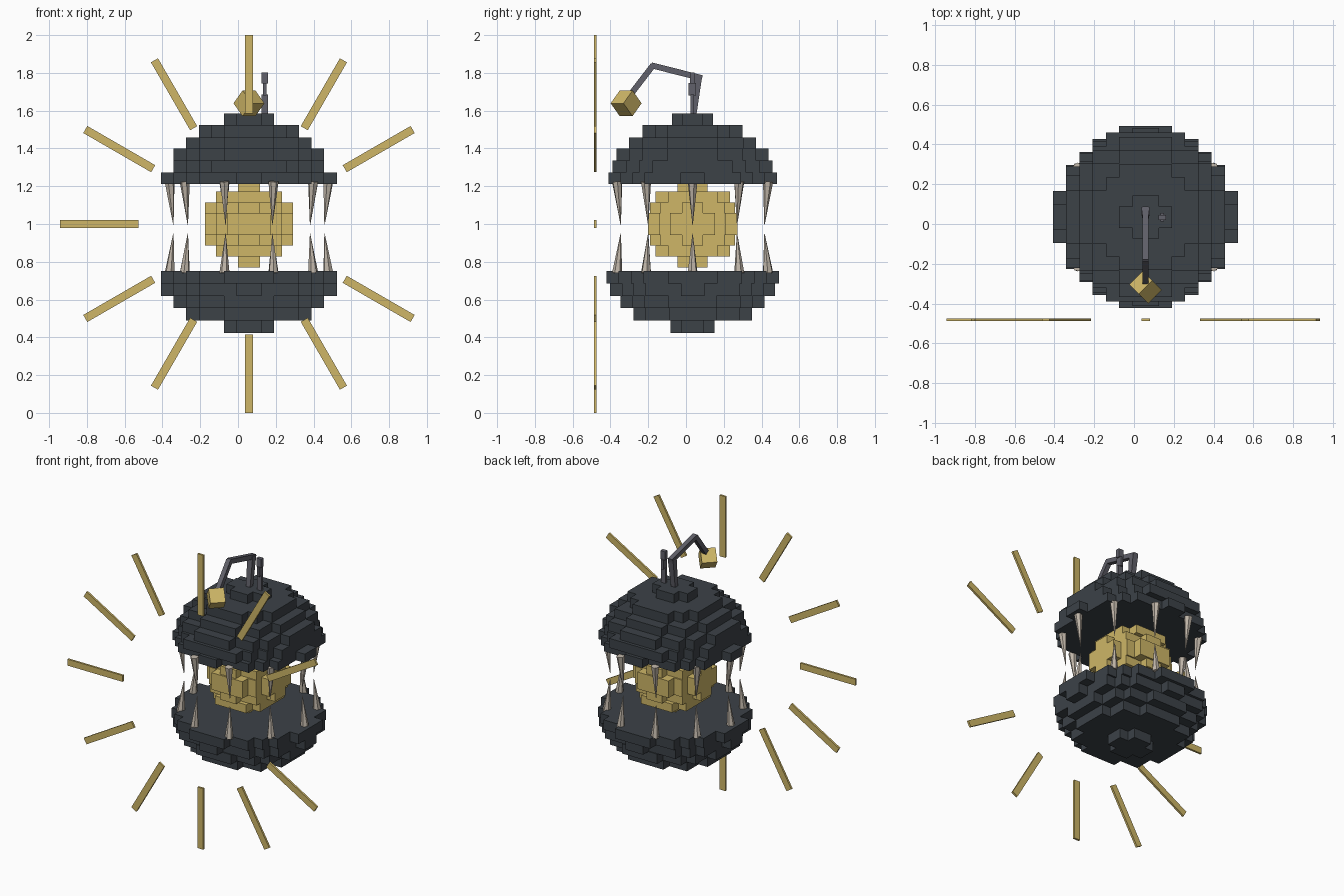
import bpy
import bmesh
from math import cos, sin, pi, sqrt
from mathutils import Matrix, Vector

cube = bpy.data.objects.get("Cube")
if cube:
    bpy.data.objects.remove(cube, do_unlink=True)

CX, CY = 0.058, 0.035  # axis of the stepped ball


def material(name, rgb):
    m = bpy.data.materials.new(name)
    m.use_nodes = True
    m.diffuse_color = (*rgb, 1)
    m.node_tree.nodes["Principled BSDF"].inputs["Base Color"].default_value = (*rgb, 1)
    return m


charcoal = material("charcoal shell", (0.045, 0.054, 0.064))
gold = material("pale gold", (0.62, 0.47, 0.137))
bone = material("bone", (0.52, 0.46, 0.39))
steel = material("grey metal", (0.12, 0.12, 0.145))


def finish(name, bm, mat):
    bmesh.ops.recalc_face_normals(bm, faces=bm.faces)
    mesh = bpy.data.meshes.new(name)
    bm.to_mesh(mesh)
    bm.free()
    mesh.materials.append(mat)
    ob = bpy.data.objects.new(name, mesh)
    bpy.context.collection.objects.link(ob)
    return ob


def box(name, centre, size, mat, rot=Matrix()):
    bm = bmesh.new()
    bmesh.ops.create_cube(bm, size=1, matrix=Matrix.Translation(centre) @ rot @ Matrix.Diagonal((*size, 1)))
    return finish(name, bm, mat)


def strut(name, p, q, r0, r1, mat, sides=4):
    """Tapered bar or spike from p to q."""
    p, q = Vector(p), Vector(q)
    d = q - p
    rot = d.to_track_quat('Z', 'Y').to_matrix().to_4x4()
    bm = bmesh.new()
    bmesh.ops.create_cone(bm, cap_ends=True, segments=sides, radius1=r0, radius2=r1, depth=d.length,
                          matrix=Matrix.Translation((p + q) / 2) @ rot @ Matrix.Rotation(pi / 4, 4, 'Z'))
    return finish(name, bm, mat)


def stepped_outline(r2, cell, half_y):
    """Outline of a disc made of square cells, with its depth stretched to half_y."""
    widths = []
    while r2 - (len(widths) + 0.5) ** 2 >= 0.25:
        widths.append(int(sqrt(r2 - (len(widths) + 0.5) ** 2) + 0.5))
    sy = half_y / len(widths)
    quarter = []
    for j, w in enumerate(widths):
        if j and widths[j - 1] == w:
            quarter.pop()
        else:
            quarter.append((w * cell, j * sy))
        quarter.append((w * cell, (j + 1) * sy))
    quarter = quarter[1:]  # drop the point on the x axis
    right = [(x, -y) for x, y in reversed(quarter)] + quarter
    return right + [(-x, -y) for x, y in right]


def stepped_ball(name, layers, cell, mat):
    """Layers are (bottom, top, squared radius in cells, half depth)."""
    bm = bmesh.new()
    for z0, z1, r2, half_y in layers:
        pts = stepped_outline(r2, cell, half_y)
        face = bm.faces.new([bm.verts.new((CX + x, CY + y, z0)) for x, y in pts])
        ext = bmesh.ops.extrude_face_region(bm, geom=[face], use_keep_orig=True)
        bmesh.ops.translate(bm, vec=(0, 0, z1 - z0),
                            verts=[v for v in ext["geom"] if isinstance(v, bmesh.types.BMVert)])
    return finish(name, bm, mat)


# Shell halves
stepped_ball("upper_jaw", [
    (1.213, 1.272, 43.75, 0.446), (1.272, 1.336, 39.75, 0.424), (1.336, 1.4, 33.75, 0.402),
    (1.4, 1.459, 25.75, 0.336), (1.459, 1.525, 15.75, 0.265), (1.525, 1.585, 3.75, 0.108)], 0.0664, charcoal)
stepped_ball("lower_jaw", [
    (0.423, 0.489, 3.75, 0.116), (0.489, 0.554, 25.75, 0.314), (0.554, 0.62, 33.75, 0.381),
    (0.62, 0.686, 43.75, 0.437), (0.686, 0.752, 45.75, 0.457)], 0.0664, charcoal)

# Glowing core, symmetric about its middle
core = []
for k, (r2, half_y) in enumerate([(15, 0.237), (12.75, 0.225), (9, 0.197), (1, 0.08)]):
    a, b = k * 0.0575, (k + 1) * 0.0575
    core += [(1 + a, 1 + b, r2, half_y), (1 - b, 1 - a, r2, half_y)]
stepped_ball("core", core, 0.0585, gold)

# Rings of teeth
for i in range(10):
    c, s = cos(i * pi / 5), sin(i * pi / 5)
    for label, base, tip in (("upper", 1.225, 0.995), ("lower", 0.74, 0.95)):
        strut(f"{label}_tooth_{i + 1}", (CX + 0.42 * c, CY + 0.42 * s, base),
              (CX + 0.4 * c, CY + 0.4 * s, tip), 0.027, 0.001, bone, 6)

# Flat rays behind one another in a circle, open on the left side
for i in range(1, 12):
    a = i * pi / 6
    box(f"ray_{i}", (CX + 0.793 * cos(a), -0.481, 1 + 0.793 * sin(a)), (0.415, 0.014, 0.043),
        gold, Matrix.Rotation(-a, 4, 'Y'))

# Bent lantern arm
strut("arm_post", (CX, 0.039, 1.575), (CX, 0.066, 1.785), 0.022, 0.028, steel)
strut("arm_beam", (CX, 0.085, 1.772), (CX, -0.183, 1.84), 0.022, 0.022, steel)
strut("arm_drop", (CX, -0.173, 1.842), (CX, -0.29, 1.69), 0.022, 0.022, steel)
box("lantern", (CX, -0.317, 1.639), (0.096, 0.096, 0.096), gold,
    Matrix.Rotation(pi / 4, 4, 'Z') @ Matrix.Rotation(pi / 4, 4, 'X'))

# Short jointed post beside the arm
box("side_post_base", (0.142, 0.033, 1.605), (0.034, 0.02, 0.16), steel)
box("side_post_joint", (0.142, 0.033, 1.713), (0.018, 0.042, 0.065), steel)
box("side_post_cap", (0.142, 0.033, 1.772), (0.036, 0.026, 0.058), steel)
